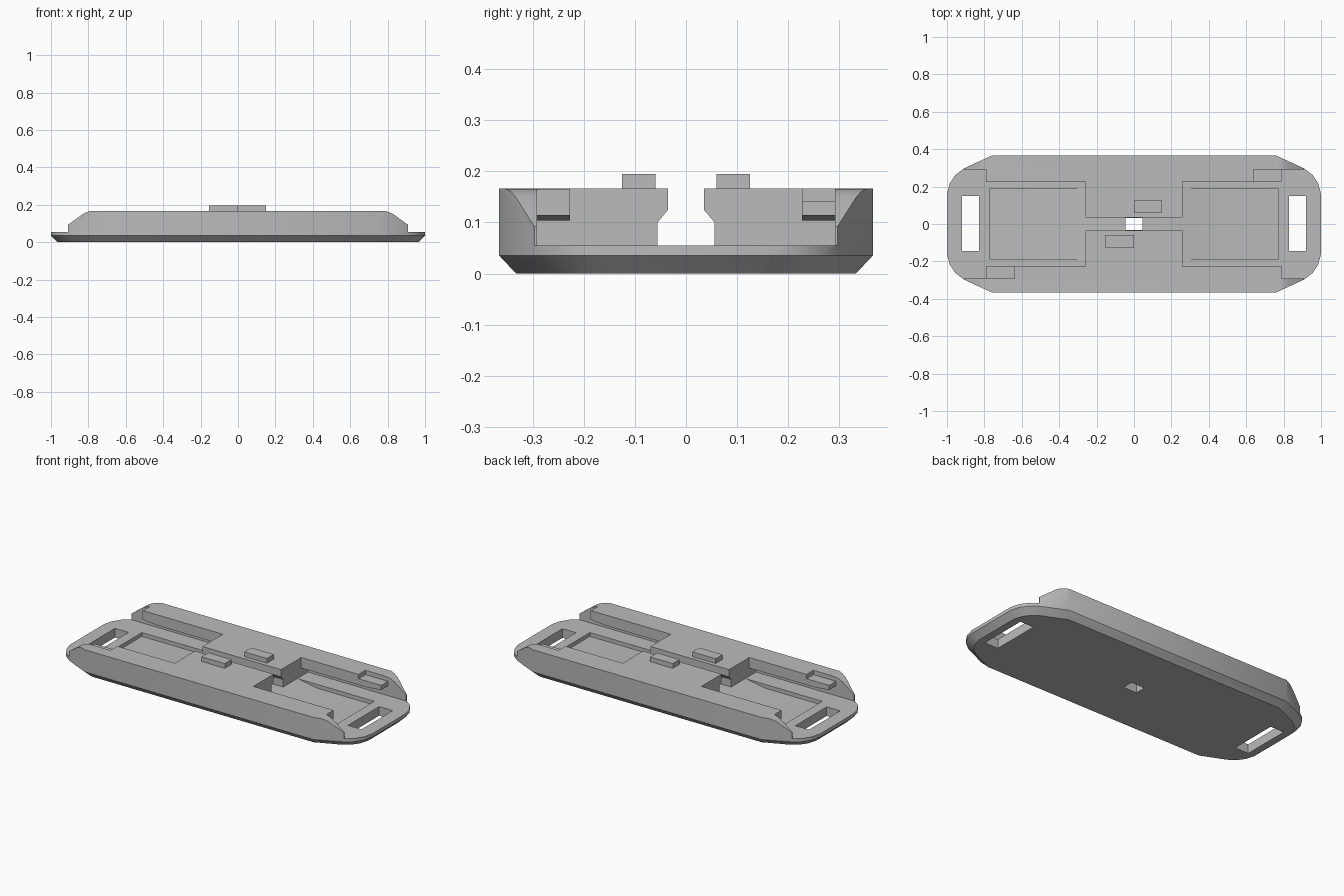
import bpy, bmesh, math
from mathutils import Vector

if "Cube" in bpy.data.objects:
    bpy.data.objects.remove(bpy.data.objects["Cube"])

grey = bpy.data.materials.new("mid_grey")
grey.diffuse_color = (0.5, 0.5, 0.5, 1)
grey.use_nodes = True
grey.node_tree.nodes["Principled BSDF"].inputs["Base Color"].default_value = grey.diffuse_color


def loft(name, rings):
    """Closed solid through matching rings of points."""
    bm = bmesh.new()
    vs = [[bm.verts.new(p) for p in r] for r in rings]
    n = len(vs[0])
    bm.faces.new(vs[0][::-1])
    bm.faces.new(vs[-1])
    for a, b in zip(vs, vs[1:]):
        for i in range(n):
            j = (i + 1) % n
            bm.faces.new((a[i], a[j], b[j], b[i]))
    bmesh.ops.recalc_face_normals(bm, faces=bm.faces)
    me = bpy.data.meshes.new(name)
    bm.to_mesh(me)
    bm.free()
    me.materials.append(grey)
    ob = bpy.data.objects.new(name, me)
    bpy.context.collection.objects.link(ob)
    return ob


def box(name, x0, x1, y0, y1, z0, z1):
    base = [(x0, y0), (x1, y0), (x1, y1), (x0, y1)]
    return loft(name, [[(x, y, z) for x, y in base] for z in (z0, z1)])


def side_prism(name, profile, half):
    """Extrude an x-z profile across y."""
    return loft(name, [[(x, y, z) for x, z in profile] for y in (-half, half)])


# body outline: one quarter, mirrored to all four corners
quarter = [(1, 0.16), (0.985, 0.217), (0.955, 0.262), (0.91, 0.297), (0.76, 0.366)]
upper = quarter + [(-x, y) for x, y in reversed(quarter)]
outline = upper + [(-x, -y) for x, y in upper]
body = loft("base_body", [
    [(x * 0.965, y * 0.91, 0) for x, y in outline],
    [(x, y, 0.035) for x, y in outline],
    [(x, y, 0.167) for x, y in outline]])


def cut(cutter):
    m = body.modifiers.new("cut", 'BOOLEAN')
    m.operation = 'DIFFERENCE'
    m.solver = 'EXACT'
    m.object = cutter
    cutter.hide_render = True
    bpy.context.view_layer.objects.active = body
    bpy.ops.object.modifier_apply(modifier=m.name)
    bpy.data.objects.remove(cutter)


for s in (1, -1):
    # rounded slope and low tongue at the end
    slope = [(0.77, 0.1672), (0.79, 0.1655), (0.81, 0.160), (0.83, 0.150), (0.91, 0.092)]
    cut(side_prism("end_slope", [(s * x, z) for x, z in
        slope + [(0.91, 0.055), (1.1, 0.055), (1.1, 0.25), (0.77, 0.25)]], 0.5))
    # wide sliding slot beneath the lips, open at the end
    cut(side_prism("slide_slot", [(s * x, z) for x, z in
        [(0.26, 0.055), (1.1, 0.055), (1.1, 0.25), (0.79, 0.25), (0.79, 0.114),
         (0.70, 0.104), (0.26, 0.104)]], 0.292))
    # narrower opening between the lips
    x0, x1 = sorted((s * 0.26, s * 0.85))
    cut(box("lip_opening", x0, x1, -0.227, 0.227, 0.08, 0.25))
    # shallow floor pocket with a ramp
    cut(side_prism("floor_pocket", [(s * x, z) for x, z in
        [(0.26, 0.055), (0.385, 0.032), (0.77, 0.032), (0.77, 0.08), (0.26, 0.08)]], 0.19))
    # strap slot
    x0, x1 = sorted((s * 0.83, s * 0.92))
    cut(box("strap_slot", x0, x1, -0.145, 0.15, -0.1, 0.1))
    # lowered end of one lip
    x0, x1 = sorted((s * 0.64, s * 0.80))
    y0, y1 = sorted((s * 0.21, s * 0.292))
    cut(box("lip_notch", x0, x1, y0, y1, 0.141, 0.25))

# undercut channel joining the two bays
right = [(0.056, 0.055), (0.056, 0.1), (0.035, 0.125), (0.035, 0.25)]
channel = right + [(-y, z) for y, z in reversed(right)]
cut(loft("channel", [[(x, y, z) for y, z in channel] for x in (-0.28, 0.28)]))
# centre hole through the floor
cut(box("centre_hole", -0.045, 0.045, -0.033, 0.033, -0.1, 0.1))

bpy.ops.object.select_all(action='DESELECT')
body.select_set(True)
bpy.context.view_layer.objects.active = body
bpy.ops.object.shade_smooth_by_angle(angle=math.radians(25))

# raised locating tabs
box("rear_tab", 0, 0.15, 0.06, 0.125, 0.16, 0.195)
box("front_tab", -0.155, 0, -0.125, -0.06, 0.16, 0.195)
